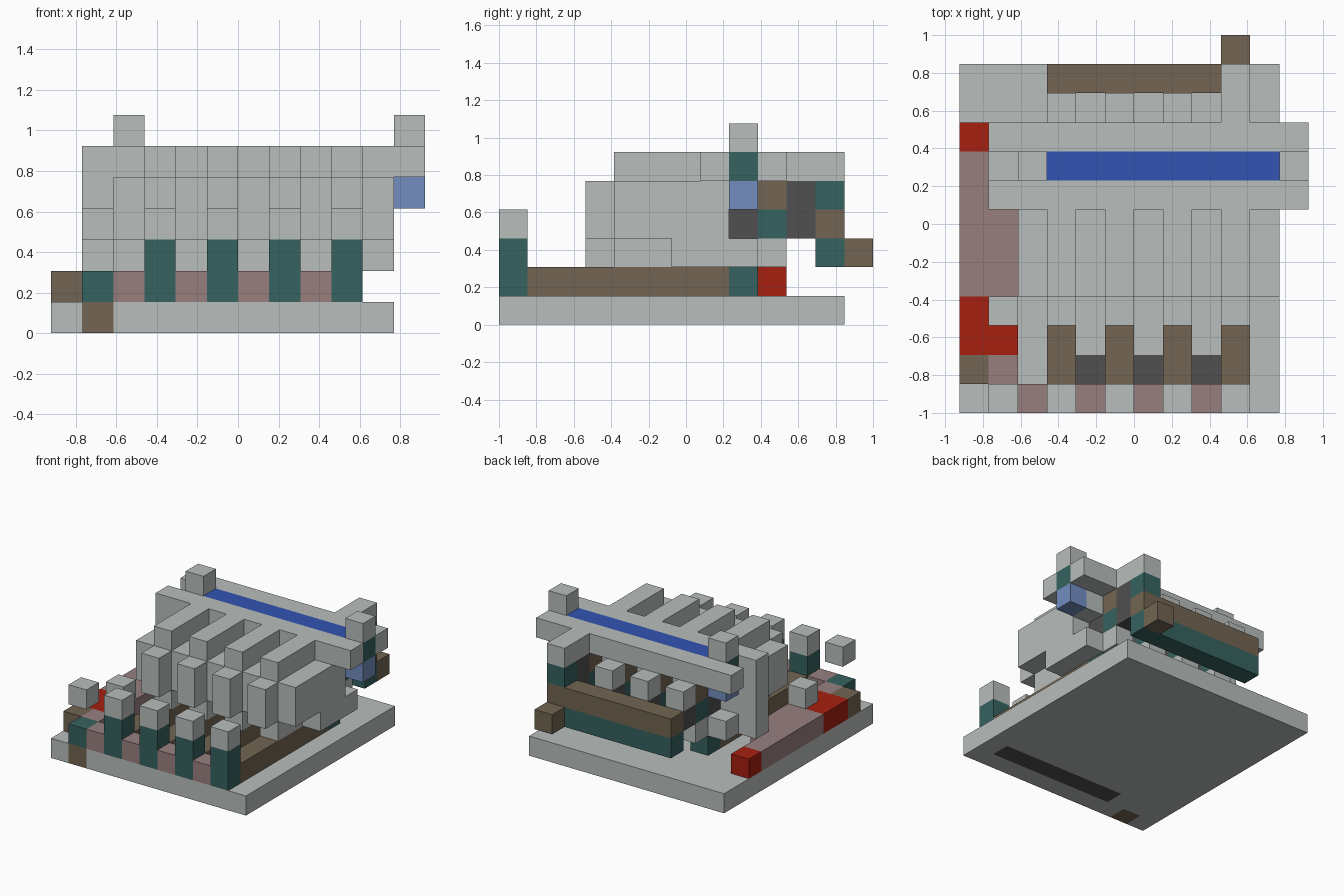
import bpy, bmesh
from mathutils import Vector

cube = bpy.data.objects.get("Cube")
if cube:
    bpy.data.objects.remove(cube, do_unlink=True)

COLOURS = {
    "light_grey": (0.48, 0.515, 0.50), "dark_grey": (0.08, 0.08, 0.08),
    "teal": (0.036, 0.122, 0.114), "brown": (0.171, 0.13, 0.084),
    "dusty_pink": (0.314, 0.212, 0.212), "red": (0.381, 0.014, 0.005),
    "blue": (0.032, 0.089, 0.445), "pale_blue": (0.171, 0.266, 0.527),
}
MATERIALS = {}
for name, rgb in COLOURS.items():
    m = bpy.data.materials.new(name)
    m.use_nodes = True
    m.diffuse_color = (*rgb, 1)
    m.node_tree.nodes["Principled BSDF"].inputs["Base Color"].default_value = (*rgb, 1)
    MATERIALS[name] = m

UNIT = 2 / 13
ORIGIN = Vector((-6 * UNIT, -1, 0))
cells = {}          # grid cell -> (part, colour)


def fill(part, colour, xs, ys, zs):
    """Fill a block of unit cells; each range is a number or (first, last)."""
    spans = [range(r, r + 1) if isinstance(r, int) else range(r[0], r[1] + 1)
             for r in (xs, ys, zs)]
    for x in spans[0]:
        for y in spans[1]:
            for z in spans[2]:
                cells[x, y, z] = (part, colour)


# Base slab with its inlays
fill("base", "light_grey", (0, 10), (0, 11), 0)
fill("base", "dark_grey", (3, 9), 1, 0)
fill("base", "brown", 1, 0, 0)

# Central body and its stepped underside
fill("body", "light_grey", (2, 10), (4, 7), (3, 4))
fill("body", "light_grey", (2, 10), (6, 8), 2)
fill("body", "light_grey", (3, 10), 8, 4)
fill("body", "light_grey", 1, 7, (2, 4))

# Top cross beams with the blue channel between them
for y in (7, 9):
    fill("cross_beam", "light_grey", (1, 11), y, 5)
fill("channel", "blue", (3, 10), 8, 5)

# Posts closing both ends of the channel
for x in (2, 11):
    fill("end_post", "pale_blue", x, 8, 4)
    fill("end_post", "teal", x, 8, 5)
    fill("end_post", "light_grey", x, 8, 6)

# Four repeated lanes: front post, rail, step, finger and rear stack
for x in (3, 5, 7, 9):
    fill("front_post", "teal", x, 0, (1, 2))
    fill("front_post", "light_grey", x, 0, 3)
    fill("front_spacer", "dusty_pink", x - 1, 0, 1)
    fill("rail", "brown", x, (1, 7), 1)
    fill("rail", "teal", x, 8, 1)
    fill("body", "light_grey", x, (4, 5), 2)
    fill("step", "light_grey", x, 3, (3, 4))
    fill("finger", "light_grey", x, (4, 6), 5)
    fill("rear_stack", "dark_grey", x, 8, 3)
    fill("rear_stack", "light_grey", x, 9, 2)
    fill("rear_stack", "teal", x, 9, 3)
    fill("rear_stack", "brown", x, 9, 4)
    fill("rear_stack", "dark_grey", x, 10, 3)
    fill("rear_stack", "dark_grey" if x == 9 else "light_grey", x, 10, 4)

# Back beam with its corner column and projecting block
fill("back_beam", "teal", (3, 9), 11, 2)
fill("back_beam", "brown", (3, 9), 11, 3)
fill("back_beam", "brown", 9, 12, 2)
fill("back_column", "teal", 9, 11, 4)
fill("back_column", "light_grey", 9, (10, 11), 5)

# Side track
fill("side_track", "brown", 0, 1, 1)
fill("side_track", "red", 0, (2, 3), 1)
fill("side_track", "red", 1, 2, 1)
fill("side_track", "dusty_pink", 0, (4, 8), 1)
fill("side_track", "dusty_pink", 1, (3, 6), 1)
fill("side_track", "dusty_pink", 1, 1, 1)
fill("side_track", "red", 0, 9, 1)
fill("side_track", "teal", 1, 0, 1)
fill("loose_block", "light_grey", 1, 3, 2)
fill("loose_block", "light_grey", 1, 0, 3)


def build(part):
    """Make one object from the exposed sides of a part's cells."""
    bm = bmesh.new()
    used = []
    for cell, (owner, colour) in cells.items():
        if owner != part:
            continue
        if colour not in used:
            used.append(colour)
        centre = Vector(cell) + Vector((0.5, 0.5, 0.5))
        for axis in range(3):
            for sign in (-1, 1):
                n = Vector((0, 0, 0))
                n[axis] = sign
                if tuple(int(c + d) for c, d in zip(cell, n)) in cells:
                    continue
                u = Vector((0, 0, 0))
                u[(axis + 1) % 3] = 0.5
                v = n.cross(u)
                mid = centre + n / 2
                corners = (mid - u - v, mid + u - v, mid + u + v, mid - u + v)
                face = bm.faces.new([bm.verts.new(ORIGIN + p * UNIT) for p in corners])
                face.material_index = used.index(colour)
    bmesh.ops.remove_doubles(bm, verts=bm.verts[:], dist=0.001)
    mesh = bpy.data.meshes.new(part)
    bm.to_mesh(mesh)
    bm.free()
    for colour in used:
        mesh.materials.append(MATERIALS[colour])
    bpy.context.scene.collection.objects.link(bpy.data.objects.new(part, mesh))


for part in sorted({owner for owner, _ in cells.values()}):
    build(part)
